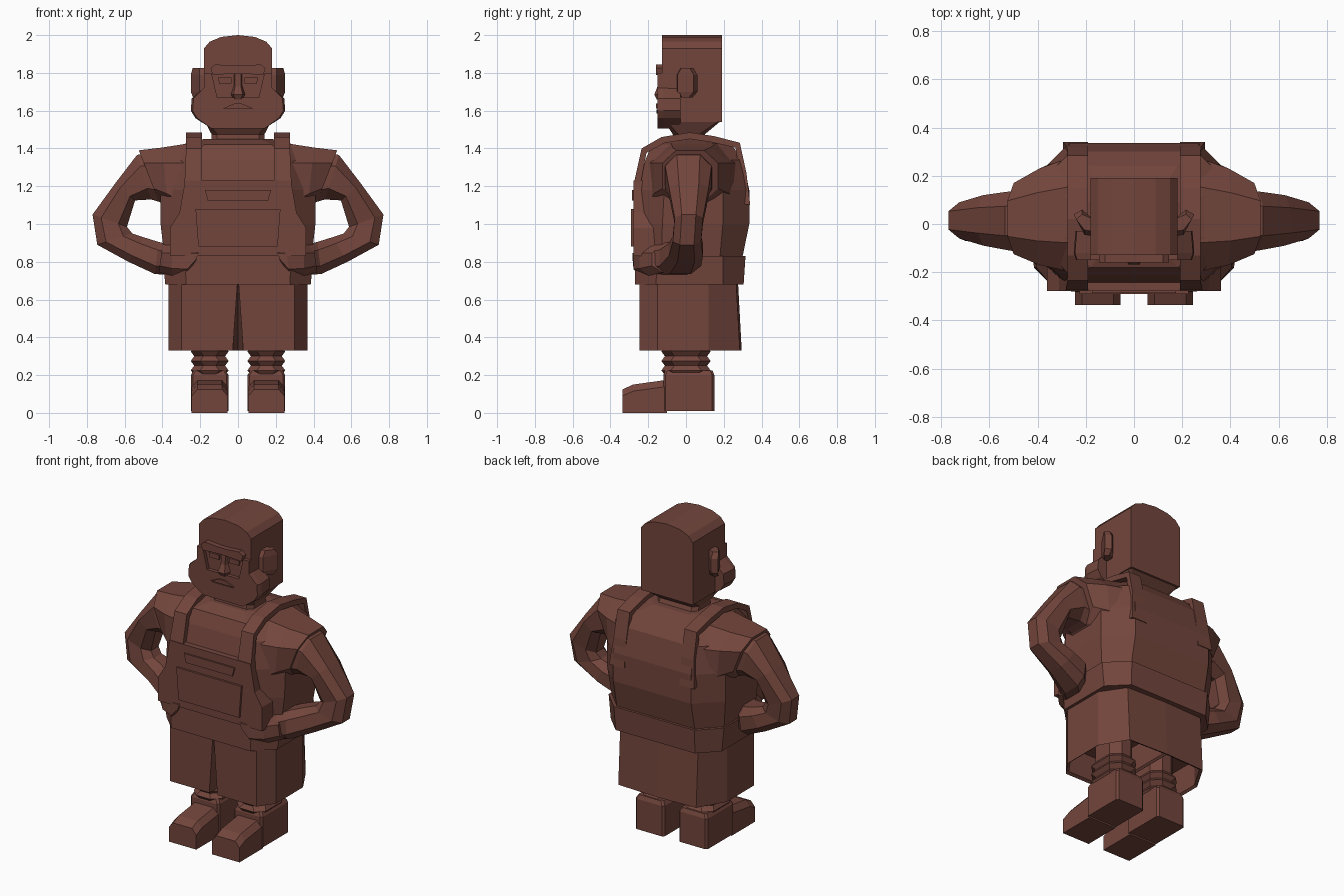
import bpy, bmesh, math

clay = bpy.data.materials.new("brown_clay")
clay.diffuse_color = (0.17, 0.06, 0.045, 1)


def loft(name, rings, mirror=False):
    """Bridge a list of equal-sized point rings and cap both ends."""
    bm = bmesh.new()
    vs = [[bm.verts.new(p) for p in r] for r in rings]
    n = len(rings[0])
    for a, b in zip(vs, vs[1:]):
        for i in range(n):
            j = (i + 1) % n
            bm.faces.new((a[i], a[j], b[j], b[i]))
    bm.faces.new(vs[0])
    bm.faces.new(vs[-1][::-1])
    bmesh.ops.recalc_face_normals(bm, faces=bm.faces)
    me = bpy.data.meshes.new(name)
    bm.to_mesh(me)
    bm.free()
    me.materials.append(clay)
    ob = bpy.data.objects.new(name, me)
    bpy.context.collection.objects.link(ob)
    if mirror:
        m = ob.modifiers.new("mirror", 'MIRROR')
        m.use_clip = False
        m.use_mirror_merge = False
    return ob


def octo(x0, x1, y0, y1, z, c):
    """Horizontal rectangle with cut corners."""
    return [(x0 + c, y0, z), (x1 - c, y0, z), (x1, y0 + c, z), (x1, y1 - c, z),
            (x1 - c, y1, z), (x0 + c, y1, z), (x0, y1 - c, z), (x0, y0 + c, z)]


def limb(o, i, y0, y1, f=0.25):
    """Limb section between an outer and an inner point in the xz plane."""
    def at(t, s):
        return (o[0] + (i[0] - o[0]) * t, y0 + (y1 - y0) * s, o[1] + (i[1] - o[1]) * t)
    g = 1 - f
    return [at(*p) for p in ((f, 0), (g, 0), (1, f), (1, g), (g, 1), (f, 1), (0, g), (0, f))]


def plate(name, prof, y0, y1, mirror=False):
    """Front-facing xz outline extruded along y."""
    return loft(name, [[(x, y, z) for x, z in prof] for y in (y0, y1)], mirror)


def both(half):
    """Complete a symmetric outline from its right half."""
    return half + [(-x, z) for x, z in reversed(half) if x]


def rect(w0, z0, w1, z1):
    return [(-w0, z0), (w0, z0), (w1, z1), (-w1, z1)]


# Boots
loft("boot_heel", [octo(.05, .25, -.12, .15, 0.01, .012), octo(.05, .25, -.12, .15, .2, .012),
                   octo(.065, .235, -.11, .14, .225, .012)], True)
loft("boot_toe", [[(.055, y, 0), (.245, y, 0), (.245, y, h - .035), (.215, y, h),
                   (.085, y, h), (.055, y, h - .035)]
                  for y, h in ((-.335, .125), (-.28, .15), (-.10, .175))], True)

# Ribbed socks rising into the shorts
sock = []
for k, z in enumerate((.20, .225, .25, .275, .30, .325, .35, .42, .5)):
    d = .018 if k % 2 == 0 or k > 6 else 0
    sock.append(octo(.05 + d, .25 - d, -.13 + d, .13 - d, z, .05))
loft("sock", sock, True)


# Shorts: one hollow leg with a front slit, mirrored
def short_ring(slit, yb, z, s=1.0):
    pts = [(slit, -.245), (.3, -.245), (.367, -.15), (.367, .12), (.27, yb), (0, yb + .01), (0, -.05)]
    return [(.17 + (x - .17) * s, y * s, z) for x, y in pts]


loft("shorts_leg", [short_ring(0.002, .265, .70), short_ring(.028, .285, .33),
                    short_ring(.028, .285, .34, .93), short_ring(.02, .27, .5, .93)], True)

# Torso, waistband and overall front
loft("torso", [octo(-.38, .38, -.24, .28, .72, .11), octo(-.39, .39, -.25, .30, .83, .12),
               octo(-.41, .41, -.265, .335, 1.0, .14), octo(-.41, .41, -.255, .335, 1.18, .14),
               octo(-.40, .40, -.215, .30, 1.34, .14), octo(-.30, .30, -.18, .24, 1.42, .12),
               octo(-.18, .18, -.10, .15, 1.45, .06)])
loft("waistband", [octo(-.385, .385, -.27, .305, .68, .11),
                   octo(-.40, .40, -.268, .315, .83, .12)])
plate("bib", both([(.36, .83), (.36, .98), (.31, 1.06), (.28, 1.23)]), -.277, -.15)
plate("bib_pocket", rect(.21, .88, .225, 1.08), -.29, -.26)
plate("bib_tab", rect(.16, 1.125, .175, 1.18), -.287, -.26)

# Shoulder straps from bib over to the back
path = [(-.275, 1.1), (-.275, 1.22), (-.235, 1.40), (-.13, 1.46), (.02, 1.485),
        (.15, 1.465), (.285, 1.43), (.32, 1.27), (.34, 1.1)]
rings = []
for y, z in path:
    dy, dz = .03 - y, 1.15 - z
    d = .035 / math.hypot(dy, dz)
    iy, iz = y + dy * d, z + dz * d
    w = .02 * max(0, (1.3 - z) / .2)
    rings.append([(.19, y, z), (.275 + w, y, z), (.275 + w, iy, iz), (.19, iy, iz)])
loft("strap", rings, True)

# Shirt sleeves
loft("sleeve", [limb((.24, 1.43), (.29, 1.0), -.2, .28), limb((.40, 1.405), (.37, 1.08), -.17, .23),
                limb((.525, 1.39), (.42, 1.12), -.125, .17)], True)

# Arms bent with hands on hips
loft("arm", [limb((.45, 1.385), (.36, 1.10), -.11, .14), limb((.535, 1.365), (.46, 1.13), -.11, .135),
             limb((.65, 1.215), (.545, 1.125), -.09, .12), limb((.77, 1.05), (.588, .985), -.06, .09),
             limb((.745, .89), (.56, .95), -.07, .08), limb((.58, .80), (.50, .93), -.09, .09),
             limb((.44, .735), (.42, .905), -.14, .08), limb((.35, .73), (.36, .89), -.22, .0)], True)
loft("hand", [limb((.42, .745), (.40, .88), -.18, .03), limb((.35, .725), (.35, .885), -.245, -.04),
              limb((.275, .72), (.25, .885), -.278, -.14), limb((.225, .80), (.205, .86), -.283, -.2)], True)

# Neck and head
loft("neck", [octo(-.14, .14, -.08, .13, 1.40, .03), octo(-.14, .14, -.07, .10, 1.475, .03),
              octo(-.18, .18, -.12, .19, 1.55, .01)])
plate("skull", both([(.18, 1.54), (.18, 1.93), (.15, 1.965), (.09, 1.99), (0, 2.0)]), -.128, .19)
jaw = both([(.11, 1.67), (.14, 1.80), (.18, 1.80), (.18, 1.72), (.245, 1.665), (.25, 1.60),
            (.225, 1.56), (.14, 1.505)])
back = [(x * .97, y, z) for x, y, z in [(p[0], -.03, p[1]) for p in jaw]]
loft("jaw", [[(x * (.96 if abs(x) > .19 else 1), -.15, z) for x, z in jaw],
             [(x, -.12, z) for x, z in jaw], back])

# Facial features
plate("brow", both([(.03, 1.795), (.135, 1.79), (.145, 1.825), (.12, 1.845), (.03, 1.838)]), -.16, -.11)
plate("eye", [(.035, 1.745), (.10, 1.745), (.105, 1.775), (.035, 1.775)], -.137, -.11, True)
loft("nose", [[(-w, -.12, z), (-w * .6, y, z), (w * .6, y, z), (w, -.12, z)]
              for w, y, z in ((.025, -.145, 1.80), (.025, -.15, 1.73), (.04, -.168, 1.685), (.025, -.155, 1.66))])
plate("upper_lip", [(-.08, 1.612), (.08, 1.612), (.02, 1.637), (-.02, 1.637)], -.16, -.13)
plate("lower_lip", [(-.07, 1.606), (0, 1.585), (.07, 1.606)], -.156, -.13)
loft("ear", [[(.17, -.05 + e, z), (.205, -.045 + e, z), (.25 - e * .5, .04 - e, z), (.215, .06 - e, z), (.17, .02, z)]
             for e, z in ((.025, 1.67), (0, 1.70), (0, 1.79), (.02, 1.825))], True)
